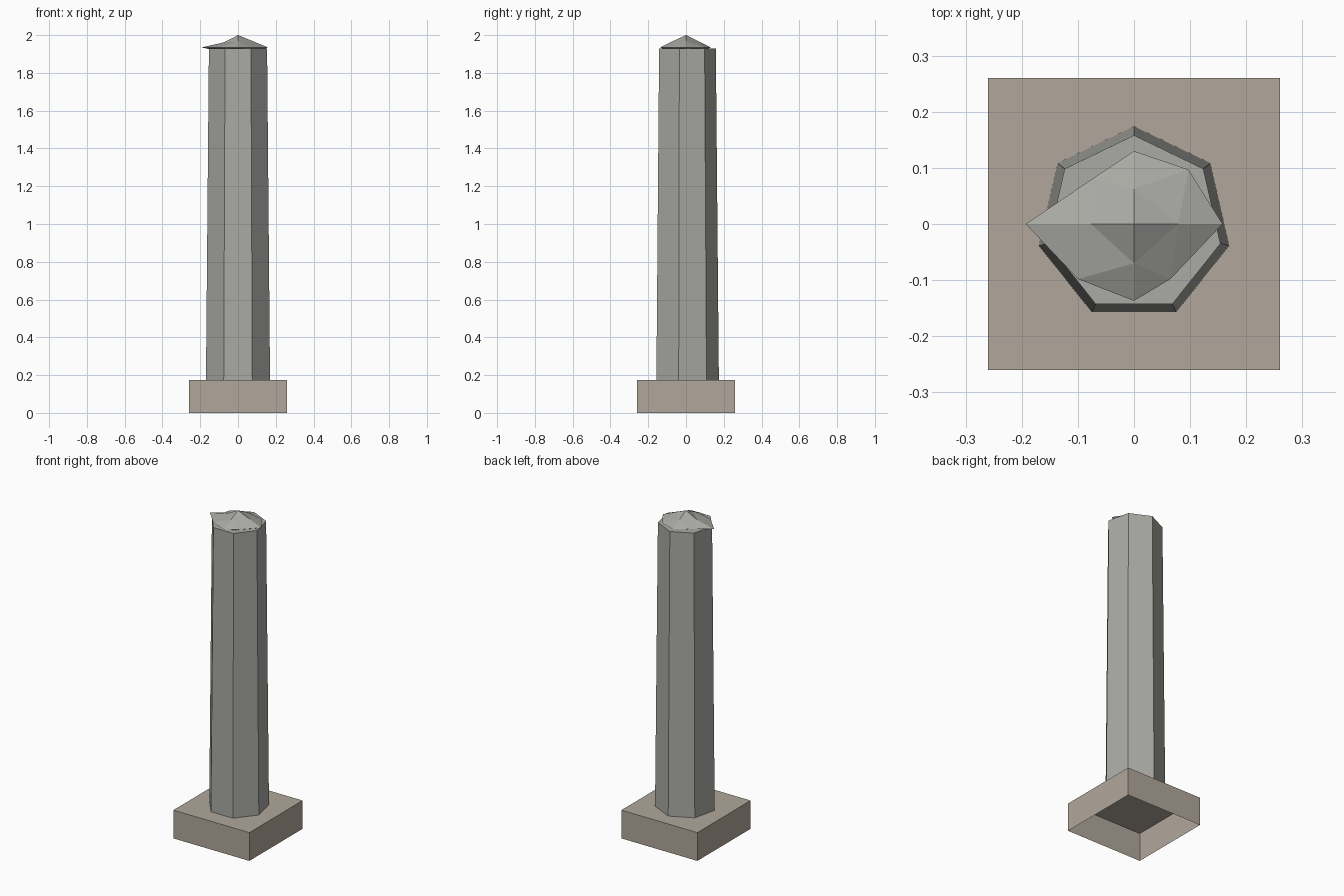
import bpy, bmesh
from math import sin, cos, pi

if "Cube" in bpy.data.objects:
    bpy.data.objects.remove(bpy.data.objects["Cube"])


def material(name, rgb):
    m = bpy.data.materials.new(name)
    m.diffuse_color = (*rgb, 1)
    m.use_nodes = True
    m.node_tree.nodes["Principled BSDF"].inputs["Base Color"].default_value = m.diffuse_color
    return m


def build(name, verts, faces, mat):
    bm = bmesh.new()
    vs = [bm.verts.new(v) for v in verts]
    for f in faces:
        bm.faces.new([vs[i] for i in f])
    me = bpy.data.meshes.new(name)
    bm.to_mesh(me)
    bm.free()
    ob = bpy.data.objects.new(name, me)
    bpy.context.collection.objects.link(ob)
    me.materials.append(mat)
    return ob


def ring(n, r, z, start=pi / 2):
    return [(r * cos(start + 2 * pi * i / n), r * sin(start + 2 * pi * i / n), z)
            for i in range(n)]


def prism(name, n, r0, z0, r1, z1, start, mat):
    # Closed on top, open underneath
    sides = [(i, (i + 1) % n, n + (i + 1) % n, n + i) for i in range(n)]
    return build(name, ring(n, r0, z0, start) + ring(n, r1, z1, start),
                 sides + [tuple(range(n, 2 * n))], mat)


stone = material("grey_stone", (0.40, 0.40, 0.375))
sand = material("sand_stone", (0.44, 0.39, 0.33))

# Square plinth, hollow below
prism("plinth", 4, 0.26 * 2 ** 0.5, 0, 0.26 * 2 ** 0.5, 0.175, pi / 4, sand)

# Tapered seven-sided shaft
prism("shaft", 7, 0.174, 0.175, 0.158, 1.93, pi / 2, stone)

# Rough broken tip: an uneven flattened octahedron, each side split in four
MID = 1.935
inner = [(0.079, 0), (0, 0.063), (-0.077, 0), (0, -0.07)]
outer = [(0.158, 0), (0.097, 0.097), (0, 0.13), (-0.075, 0.08),
         (-0.193, 0), (-0.1, -0.098), (0, -0.137), (0.065, -0.098)]
lift = [0.033, 0.034, 0.026, 0.033]
verts = [(x, y, MID) for x, y in outer]
verts += [(x, y, MID + h) for (x, y), h in zip(inner, lift)] + [(0, 0, 2.0)]
verts += [(x, y, MID - h) for (x, y), h in zip(inner, lift)] + [(0, 0, 1.87)]
faces = []
for base, flip in ((8, False), (13, True)):
    tip = base + 4
    for q in range(4):
        a, b = base + q, base + (q + 1) % 4
        a2, d, b2 = 2 * q, 2 * q + 1, (2 * q + 2) % 8
        for f in ((tip, a, b), (a, a2, d), (a, d, b), (b, d, b2)):
            faces.append(f[::-1] if flip else f)
build("broken_tip", verts, faces, stone)
